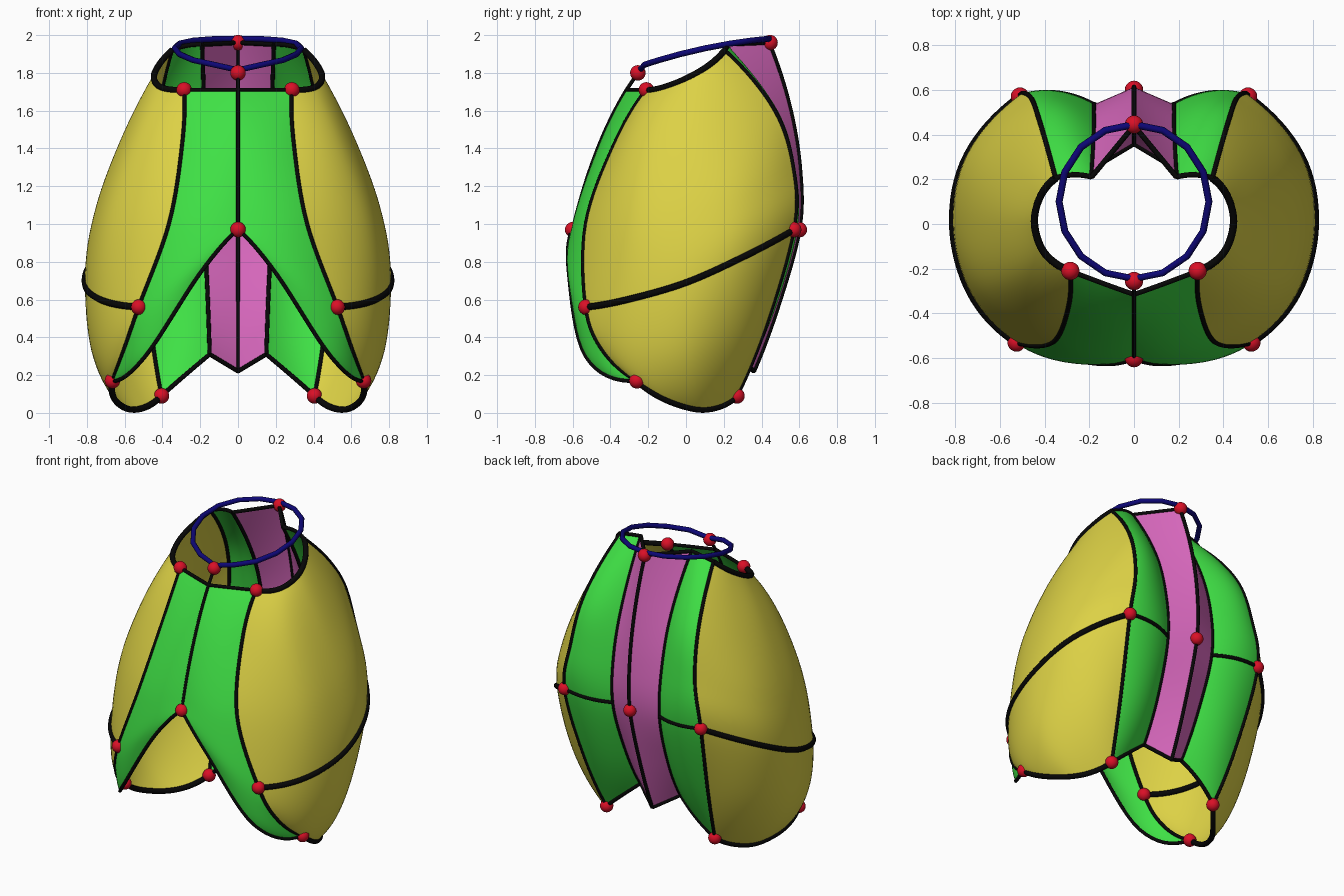
import bpy, bmesh, math
from mathutils import Vector

if "Cube" in bpy.data.objects:
    bpy.data.objects.remove(bpy.data.objects["Cube"])

SEG = 8  # samples per spline span


def material(name, rgb):
    m = bpy.data.materials.new(name)
    m.diffuse_color = (*rgb, 1)
    m.use_nodes = True
    m.node_tree.nodes["Principled BSDF"].inputs["Base Color"].default_value = m.diffuse_color
    return m


YELLOW = material("yellow", (0.72, 0.64, 0.06))
GREEN = material("green", (0.05, 0.75, 0.06))
PINK = material("magenta", (0.70, 0.14, 0.52))
BLACK = material("black", (0.002, 0.002, 0.002))
RED = material("red", (0.70, 0.005, 0.02))
BLUE = material("blue", (0.004, 0.002, 0.18))


def curve(pts, n=SEG):
    """Smooth curve through the points, sampled n times per span."""
    p = [Vector(q) for q in pts]
    if len(p) == 2:
        return [p[0].lerp(p[1], i / n) for i in range(n + 1)]
    p = [3 * p[0] - 3 * p[1] + p[2]] + p + [3 * p[-1] - 3 * p[-2] + p[-3]]
    out = []
    for k in range(1, len(p) - 2):
        a, b, c, d = p[k - 1:k + 3]
        for i in range(n):
            t = i / n
            out.append(0.5 * (2 * b + (c - a) * t + (2 * a - 5 * b + 4 * c - d) * t * t
                              + (3 * b - a - 3 * c + d) * t ** 3))
    return out + [p[-2]]


def panel(name, columns, mat):
    """Loft across the columns, mirrored to the other side."""
    rows = [curve(r) for r in zip(*columns)]
    w = len(rows[0])
    faces = [(j * w + i, (j + 1) * w + i, (j + 1) * w + i + 1, j * w + i + 1)
             for j in range(len(rows) - 1) for i in range(w - 1)]
    me = bpy.data.meshes.new(name)
    me.from_pydata([v for r in rows for v in r], [], faces)
    me.polygons.foreach_set("use_smooth", [True] * len(faces))
    me.materials.append(mat)
    ob = bpy.data.objects.new(name, me)
    bpy.context.collection.objects.link(ob)
    mod = ob.modifiers.new("mirror", 'MIRROR')
    mod.use_mirror_merge = False
    return rows


def tube(name, pts, r, mat=BLACK, mirror=True, cyclic=False):
    cu = bpy.data.curves.new(name, 'CURVE')
    cu.dimensions = '3D'
    cu.bevel_depth = r
    cu.bevel_resolution = 2
    cu.use_fill_caps = True
    for s in ((1, -1) if mirror else (1,)):
        sp = cu.splines.new('POLY')
        sp.points.add(len(pts) - 1)
        for q, v in zip(sp.points, pts):
            q.co = (s * v[0], v[1], v[2], 1)
        sp.use_cyclic_u = cyclic
    cu.materials.append(mat)
    bpy.context.collection.objects.link(bpy.data.objects.new(name, cu))


def marker(name, p):
    for s in ((1, -1) if abs(p[0]) > 0.01 else (1,)):
        bpy.ops.mesh.primitive_uv_sphere_add(segments=20, ring_count=12, radius=0.041,
                                             location=(s * p[0], p[1], p[2]))
        ob = bpy.context.object
        ob.name = name
        ob.data.materials.append(RED)
        bpy.ops.object.shade_smooth()


# seam lines, each running from neck to hem
mid_front = [(0, -.315, 1.71), (0, -.475, 1.38), (0, -.60, .97),
             (.20, -.62, .74), (.49, -.53, .30), (.665, -.26, .17)]
front_fill = [(.14, -.265, 1.71), (.15, -.45, 1.40), (.19, -.595, .99),
              (.37, -.605, .64), (.555, -.495, .305), (.665, -.26, .17)]
front_seam = [(.285, -.21, 1.71), (.295, -.38, 1.42), (.365, -.53, 1.0),
              (.525, -.53, .56), (.605, -.44, .33), (.665, -.26, .17)]
side_1 = [(.40, -.13, 1.72), (.53, -.25, 1.43), (.665, -.31, 1.02),
          (.73, -.31, .60), (.73, -.25, .28), (.655, -.12, .075)]
side_2 = [(.445, 0, 1.77), (.61, 0, 1.46), (.755, 0, 1.06),
          (.81, 0, .69), (.76, .02, .30), (.58, .05, .02)]
side_3 = [(.42, .12, 1.84), (.575, .25, 1.50), (.70, .31, 1.15),
          (.745, .31, .83), (.65, .28, .40), (.49, .17, .03)]
back_seam = [(.35, .205, 1.92), (.425, .47, 1.60), (.465, .57, 1.28),
             (.51, .57, .97), (.465, .43, .48), (.405, .27, .09)]
back_fill = [(.27, .22, 1.945), (.31, .48, 1.60), (.33, .575, 1.28),
             (.34, .585, .96), (.31, .46, .53), (.28, .29, .20)]
pleat_seam = [(.19, .21, 1.95), (.18, .41, 1.60), (.18, .51, 1.28),
              (.175, .53, .95), (.16, .42, .60), (.15, .27, .31)]
mid_back = [(0, .44, 1.96), (0, .55, 1.62), (0, .605, 1.28),
            (0, .60, .97), (0, .49, .57), (0, .36, .22)]

A_top, A_flap = curve(mid_front[:3]), curve(mid_front[2:])
B, C, D, E = map(curve, (front_seam, back_seam, pleat_seam, mid_back))

# cloth panels
front = panel("front_panel", [A_top + A_flap[1:], curve(front_fill), B], GREEN)
side = panel("side_panel", [B, curve(side_1), curve(side_2), curve(side_3), C], YELLOW)
back = panel("back_panel", [C, curve(back_fill), D], GREEN)
pleat = panel("back_pleat", [D, E], PINK)

# piping along seams, edges and the girth line
tube("front_centre_seam", [(0, -.255, 1.80)] + A_top, .01, mirror=False)
tube("back_centre_seam", E, .011, mirror=False)
for name, line in (("flap_edge", A_flap), ("front_side_seam", B),
                   ("back_side_seam", C), ("pleat_seam", D)):
    tube(name, line, .011)
for name, rows, r in (("front", front, .011), ("side", side, .017),
                      ("back", back, .012), ("pleat", pleat, .012)):
    tube(name + "_neck_edge", rows[0], r)
    if name != "front":
        tube(name + "_hem_edge", rows[-1], r)
tube("side_girth_line", side[3 * SEG], .018)
tube("back_girth_line", back[3 * SEG], .012)

# collar ring
ring = []
for i in range(16):
    a = 2 * math.pi * i / 16
    c = math.cos(a)
    z = 1.815 if i == 8 else 1.93 + .073 * c - .022 * c * c
    ring.append((.335 * math.sin(a), .1 + .345 * c, z))
tube("collar_ring", ring, .016, BLUE, mirror=False, cyclic=True)

# landmark balls
for name, p in (("collar_back_ball", (0, .445, 1.96)), ("collar_front_ball", (0, -.255, 1.80)),
                ("neck_ball", front_seam[0]), ("flap_top_ball", mid_front[2]),
                ("girth_front_ball", front_seam[3]), ("flap_tip_ball", front_seam[5]),
                ("girth_back_ball", back_seam[3]), ("hem_back_ball", back_seam[5]),
                ("back_centre_ball", mid_back[3])):
    marker(name, p)
